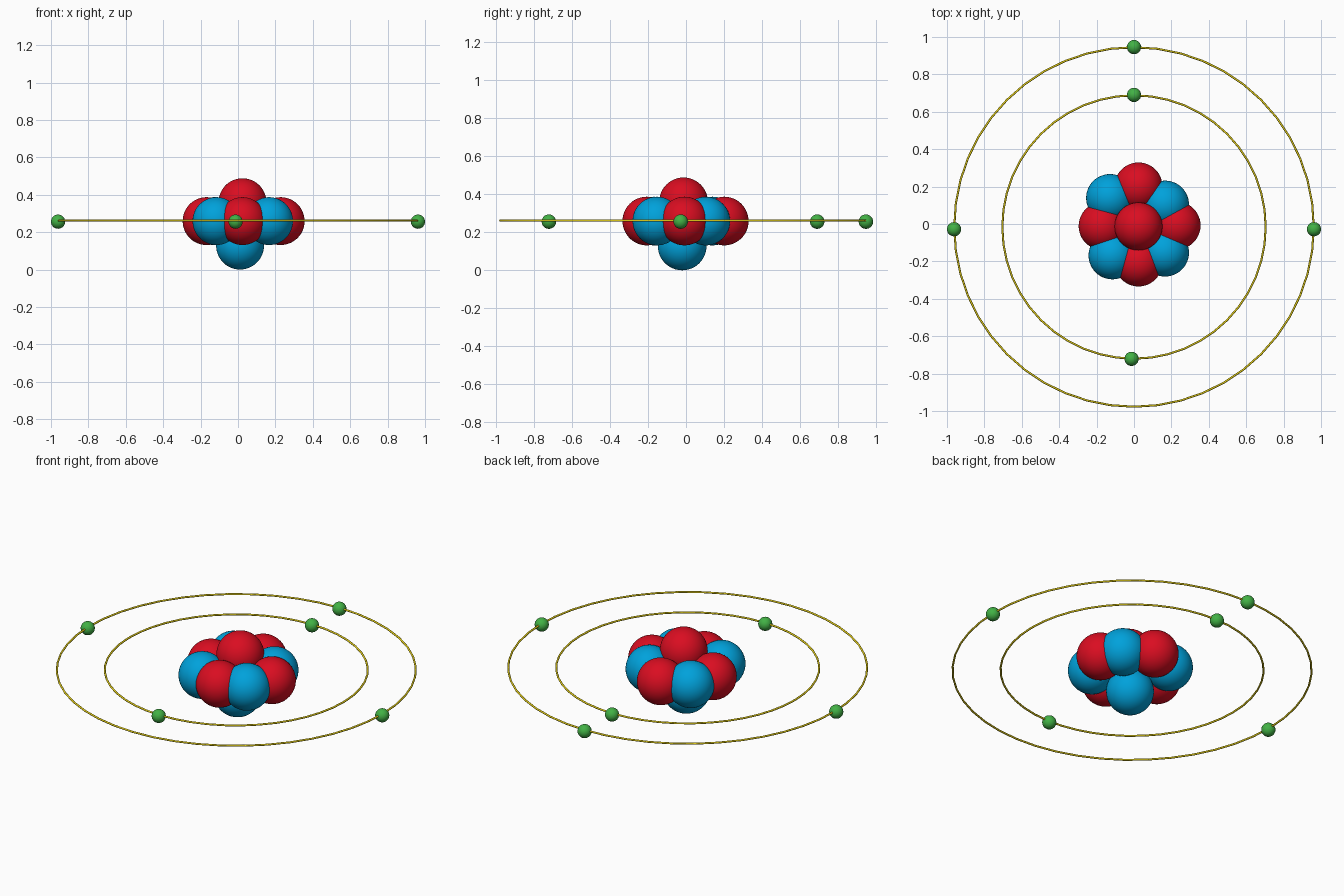
import bpy
import math

cube = bpy.data.objects.get("Cube")
if cube:
    bpy.data.objects.remove(cube, do_unlink=True)


def material(name, rgb):
    mat = bpy.data.materials.new(name)
    mat.use_nodes = True
    mat.diffuse_color = (*rgb, 1)
    mat.node_tree.nodes["Principled BSDF"].inputs["Base Color"].default_value = (*rgb, 1)
    return mat


red = material("red", (0.7, 0.004, 0.015))
blue = material("blue", (0.0, 0.36, 0.71))
green = material("green", (0.055, 0.44, 0.06))
yellow = material("yellow", (0.85, 0.68, 0.01))


def finish(name, mat):
    obj = bpy.context.object
    obj.name = name
    obj.data.materials.append(mat)
    bpy.ops.object.shade_smooth_by_angle(angle=math.radians(60))


def ball(name, location, radius, mat, segments):
    bpy.ops.mesh.primitive_uv_sphere_add(
        segments=segments, ring_count=segments // 2, radius=radius, location=location)
    finish(name, mat)


MID = 0.259      # height of the orbit plane
NUCLEON = 0.128
CENTRE_Y = -0.013

# Nucleus: protons in a cross with one on top
protons = {
    "proton_top": (0.024, CENTRE_Y, 0.36),
    "proton_back": (0.024, 0.201, MID),
    "proton_front": (0.024, -0.206, MID),
    "proton_left": (0.228, -0.008, MID),
    "proton_right": (-0.168, -0.011, MID),
}
for name, place in protons.items():
    ball(name, place, NUCLEON, red, 48)

# Nucleus: neutrons on the diagonals with one below
neutrons = {
    "neutron_bottom": (0.011, -0.02, NUCLEON),
    "neutron_back_right": (-0.128, 0.139, MID),
    "neutron_back_left": (0.166, 0.104, MID),
    "neutron_front_left": (0.166, -0.153, MID),
    "neutron_front_right": (-0.115, -0.168, MID),
}
for name, place in neutrons.items():
    ball(name, place, NUCLEON, blue, 48)

# Thin orbit rings
for name, radius in (("inner_orbit", 0.704), ("outer_orbit", 0.961)):
    bpy.ops.mesh.primitive_torus_add(
        major_radius=radius, minor_radius=0.0055, major_segments=48, minor_segments=8,
        location=(0, CENTRE_Y - 0.003, MID + 0.003))
    finish(name, yellow)

# Electrons riding on the orbits
electrons = {
    "inner_electron_back": (0, 0.69),
    "inner_electron_front": (-0.013, -0.721),
    "outer_electron_back": (0, 0.946),
    "outer_electron_left": (0.962, -0.028),
    "outer_electron_right": (-0.962, -0.028),
}
for name, (x, y) in electrons.items():
    ball(name, (x, y, MID - 0.003), 0.038, green, 32)
